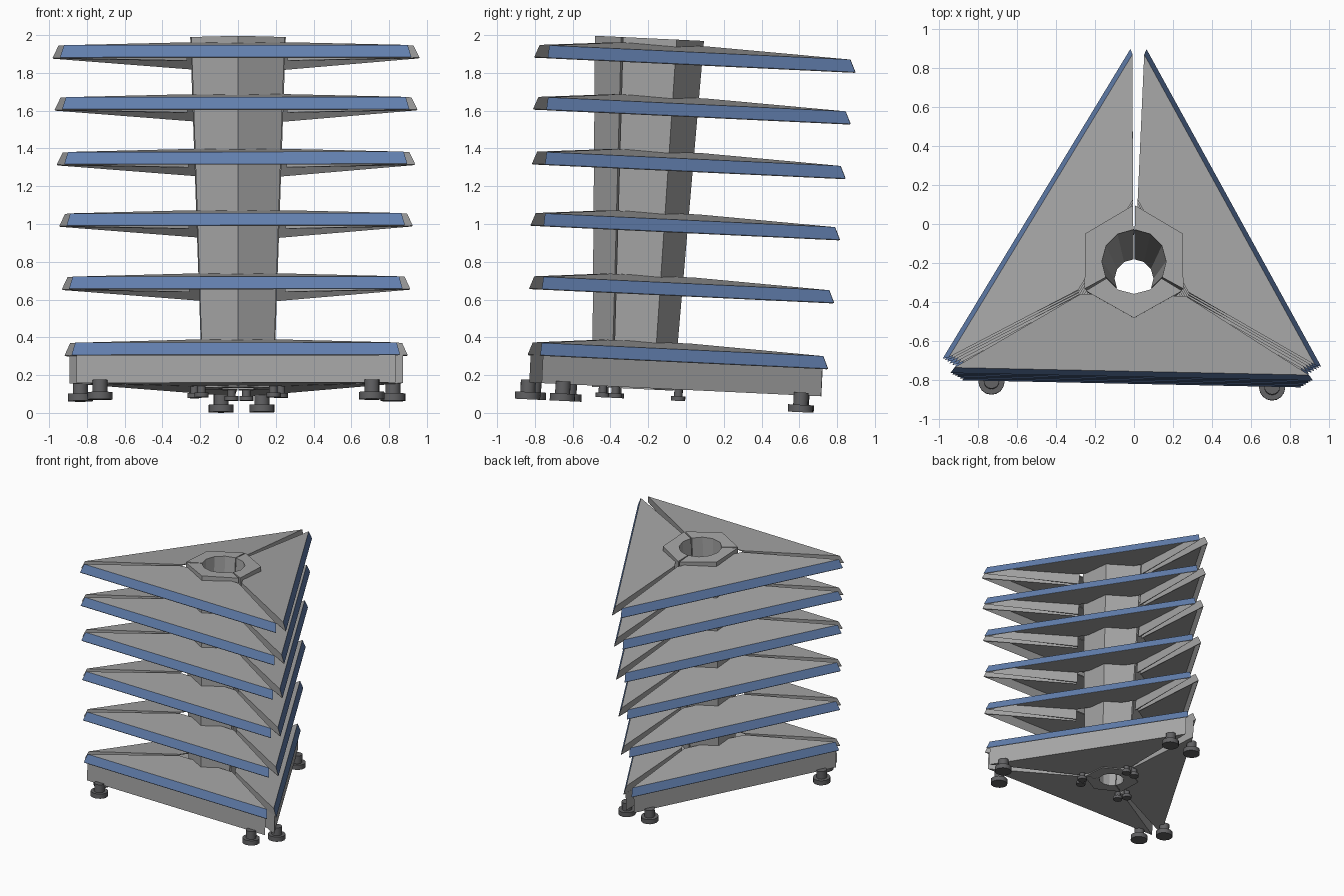
import bpy, bmesh, math
from mathutils import Matrix, Vector

cube = bpy.data.objects.get("Cube")
if cube:
    bpy.data.objects.remove(cube, do_unlink=True)


def material(name, rgb):
    m = bpy.data.materials.new(name)
    m.use_nodes = True
    m.diffuse_color = (*rgb, 1)
    m.node_tree.nodes["Principled BSDF"].inputs["Base Color"].default_value = (*rgb, 1)
    return m


BLUE = material("blue edge", (0.12, 0.21, 0.42))
GREY = material("light grey metal", (0.38, 0.38, 0.38))
DARK = material("dark grey feet", (0.12, 0.12, 0.125))

# The whole stand leans slightly backwards around its column axis
LEAN = Matrix.Translation((0, -0.287, 0)) @ Matrix.Rotation(math.radians(-2.7), 4, 'X')
TWIST = -1.2


def turn(i, extra=0):
    return LEAN @ Matrix.Rotation(math.radians(120 * i + extra), 4, 'Z')


def add_object(name, bm, mats, matrix):
    me = bpy.data.meshes.new(name)
    bm.to_mesh(me)
    bm.free()
    for m in mats:
        me.materials.append(m)
    ob = bpy.data.objects.new(name, me)
    ob.matrix_world = matrix
    bpy.context.collection.objects.link(ob)
    return ob


def loft(bottom, z0, top, z1):
    """Closed solid between two profiles with matching points."""
    bm = bmesh.new()
    lo = [bm.verts.new((x, y, z0)) for x, y in bottom]
    hi = [bm.verts.new((x, y, z1)) for x, y in top]
    n = len(lo)
    bm.faces.new(lo[::-1])
    bm.faces.new(hi)
    for i in range(n):
        j = (i + 1) % n
        bm.faces.new((lo[i], lo[j], hi[j], hi[i]))
    bmesh.ops.recalc_face_normals(bm, faces=bm.faces)
    return bm


def trapezoid(half, depth, inner_half, inner_depth):
    return [(-half, -depth), (half, -depth), (inner_half, -inner_depth), (-inner_half, -inner_depth)]


def shelf_panel(scale):
    """Sheet rising to the column, with side flanges and a sloped outer band."""
    bm = bmesh.new()
    low = trapezoid(0.93 * scale, 0.585 * scale, 0.27 * scale, 0.17 * scale)
    top = trapezoid(0.91 * scale, 0.56 * scale, 0.27 * scale, 0.17 * scale)
    b = [bm.verts.new((x, y, 0)) for x, y in low]
    t = [bm.verts.new((*p, z)) for p, z in zip(top, (0.065, 0.065, 0.098, 0.098))]
    band = bm.faces.new((b[0], b[1], t[1], t[0]))
    for loop in (t, (b[1], b[2], t[2], t[1]), (b[0], t[0], t[3], b[3])):
        bm.faces.new(loop).material_index = 1
    band.material_index = 0
    return bm


def wedge_profile(outer, inner):
    """Third of a hexagonal column with a round bore."""
    def polar(r, deg):
        return (r * math.cos(math.radians(deg)), r * math.sin(math.radians(deg)))
    pts = [polar(outer, a) for a in (-148.8, -90, -31.2)]
    return pts + [polar(inner, -31.2 - 29.4 * k) for k in range(5)]


def foot(name, pos, z0, z1, z2, disc, stem, matrix):
    bm = bmesh.new()
    for r, a, b in ((disc, z0, z1), (stem, z1, z2)):
        bmesh.ops.create_cone(bm, cap_ends=True, segments=16, radius1=r, radius2=r, depth=b - a,
                              matrix=Matrix.Translation((pos[0], pos[1], (a + b) / 2)))
    ob = add_object(name, bm, [DARK], matrix)
    for p in ob.data.polygons:
        p.use_smooth = abs(p.normal.z) < 0.5
    for e in ob.data.edges:
        zs = [ob.data.vertices[v].co.z for v in e.vertices]
        e.use_edge_sharp = abs(zs[0] - zs[1]) < 1e-5


# Shelves: three panels each, growing towards the top
heights = (0.283, 0.633, 0.968, 1.293, 1.583, 1.858)
for n, z in enumerate(heights):
    scale = 0.935 + 0.065 * (z - heights[0]) / (heights[-1] - heights[0])
    for i in range(3):
        ob = add_object(f"shelf_{n + 1}_panel_{i + 1}", shelf_panel(scale), [BLUE, GREY],
                        turn(i, TWIST) @ Matrix.Translation((0, 0, z)))
        mod = ob.modifiers.new("sheet thickness", 'SOLIDIFY')
        mod.thickness = 0.008
        mod.offset = -1
        mod.material_offset = 1
        mod.material_offset_rim = 1

for i in range(3):
    # Tapered column segment with its bore
    add_object(f"column_segment_{i + 1}",
               loft(wedge_profile(0.216, 0.1), 0.128, wedge_profile(0.289, 0.165), 1.985),
               [GREY], turn(i))
    # Base box under the lowest shelf
    box = trapezoid(0.845, 0.532, 0.23, 0.145)
    add_object(f"base_box_{i + 1}", loft(box, 0.135, box, 0.305), [GREY], turn(i, TWIST))
    # Levelling feet at the corners and around the bore
    for side, tag in ((-1, "a"), (1, "b")):
        foot(f"corner_foot_{i + 1}{tag}", (0.72 * side, -0.54), 0.046, 0.085, 0.15,
             0.067, 0.04, turn(i, TWIST))
        foot(f"inner_foot_{i + 1}{tag}", (0.19 * side, -0.155), 0.075, 0.1, 0.15,
             0.037, 0.022, turn(i, TWIST))
